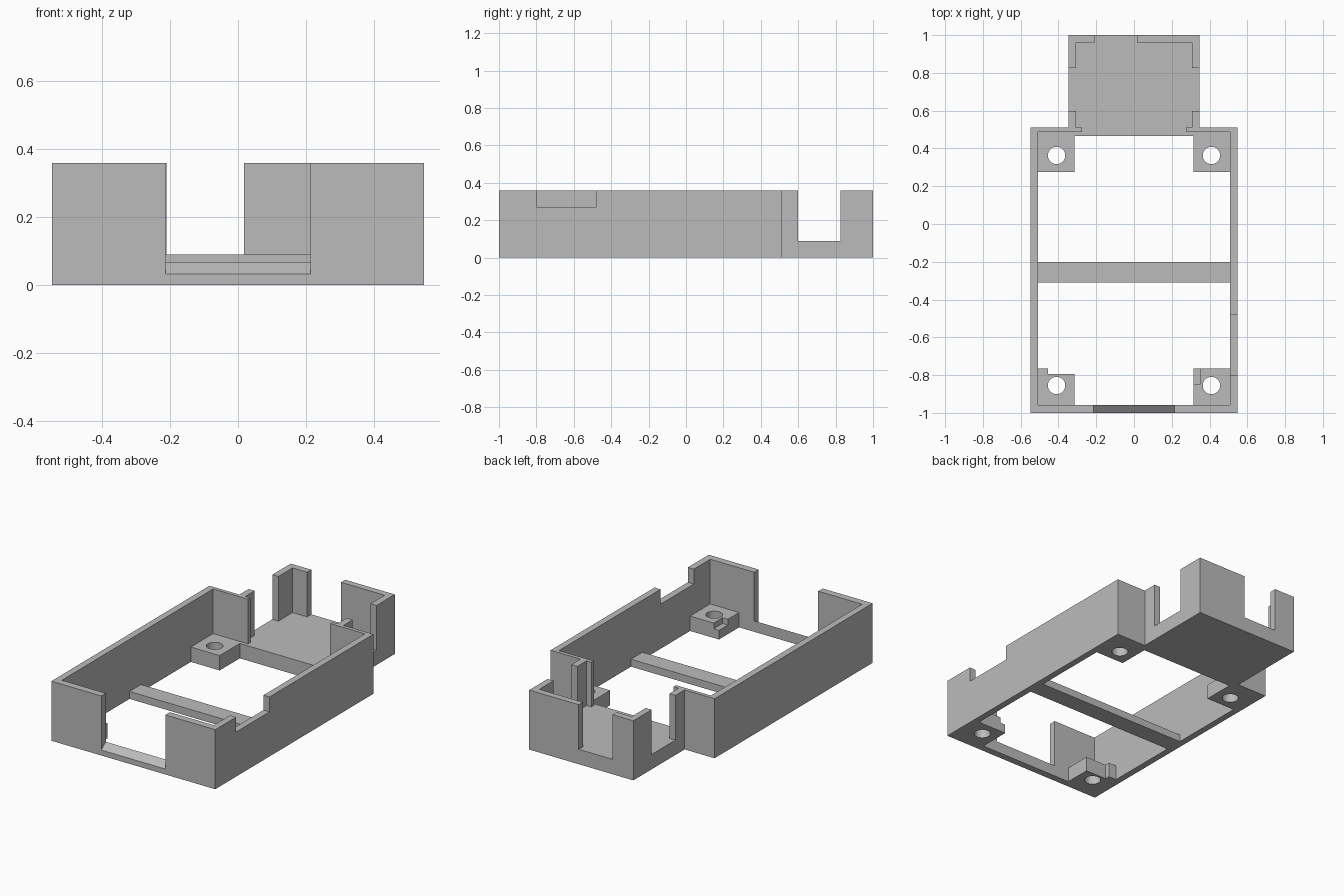
import bpy
import bmesh
from mathutils import Vector

cube = bpy.data.objects.get("Cube")
if cube:
    bpy.data.objects.remove(cube, do_unlink=True)

grey = bpy.data.materials.new("plain grey")
grey.use_nodes = True
colour = (0.5, 0.5, 0.5, 1)
grey.diffuse_color = colour
grey.node_tree.nodes["Principled BSDF"].inputs["Base Color"].default_value = colour


def prism(name, points, offset):
    """Extrude a flat outline of 3D points along an offset."""
    bm = bmesh.new()
    face = bm.faces.new([bm.verts.new(p) for p in points])
    new = bmesh.ops.extrude_face_region(bm, geom=[face])["geom"]
    bmesh.ops.translate(bm, vec=Vector(offset),
                        verts=[g for g in new if isinstance(g, bmesh.types.BMVert)])
    bmesh.ops.recalc_face_normals(bm, faces=bm.faces)
    mesh = bpy.data.meshes.new(name)
    bm.to_mesh(mesh)
    bm.free()
    mesh.materials.append(grey)
    obj = bpy.data.objects.new(name, mesh)
    bpy.context.collection.objects.link(obj)
    return obj


def plan(name, outline, low, high):
    return prism(name, [(x, y, low) for x, y in outline], (0, 0, high - low))


def box(name, x0, x1, y0, y1, z0, z1):
    return plan(name, [(x0, y0), (x1, y0), (x1, y1), (x0, y1)], z0, z1)


def mirrored(half):
    """Complete a right-hand outline with its mirror image."""
    return half + [(-x, y) for x, y in reversed(half)]


def cut(target, cutter):
    cutter.hide_render = True
    mod = target.modifiers.new("cut", "BOOLEAN")
    mod.operation = "DIFFERENCE"
    mod.solver = "EXACT"
    mod.object = cutter
    bpy.context.view_layer.objects.active = target
    bpy.ops.object.modifier_apply(modifier=mod.name)
    bpy.data.objects.remove(cutter, do_unlink=True)


W, IN = 0.548, 0.508          # outer and inner half width
BACK, FLOOR, TOP = 0.51, 0.09, 0.36
BOSS = 0.315                  # inner edge of the screw bosses

# Solid block: main case with the narrower rear bay
case = plan("case", mirrored([(W, -1), (W, BACK), (0.348, BACK), (0.348, 1)]), 0, TOP)

# Hollow above the floor and bosses
cut(case, plan("cavity", mirrored([(IN, -0.957), (IN, 0.488), (0.275, 0.488),
                                   (0.275, BACK), (0.308, BACK), (0.308, 0.96)]),
               FLOOR, 0.6))

# Open bottom, leaving four corner bosses and the rear bay floor
right = [(BOSS, -0.957), (BOSS, -0.765), (IN, -0.765), (IN, 0.275),
         (BOSS, 0.275), (BOSS, 0.467)]
left = [(-BOSS, 0.467), (-BOSS, 0.275), (-IN, 0.275), (-IN, -0.765),
        (-0.455, -0.765), (-0.455, -0.795), (-BOSS, -0.795), (-BOSS, -0.957)]
cut(case, plan("bottom_opening", right + left, -0.2, 0.2))

# Front opening with a sloped sill
sill = [(-1.1, -0.045), (-0.9, 0.111), (-0.9, 0.6), (-1.1, 0.6)]
cut(case, prism("front_opening", [(-0.214, y, z) for y, z in sill], (0.428, 0, 0)))

# Gaps in the rear bay walls, side wall notch and boss step
cut(case, box("bay_side_gaps", -0.7, 0.7, 0.598, 0.825, FLOOR, 0.6))
cut(case, box("bay_back_gap", -0.21, 0.017, 0.9, 1.1, FLOOR, 0.6))
cut(case, box("side_notch", 0.45, 0.7, -0.8, -0.482, 0.27, 0.6))
cut(case, box("boss_step", 0.25, 0.35, -0.85, -0.7, 0.055, 0.2))

# Screw holes through the bosses
for x in (-0.41, 0.41):
    for y in (-0.855, 0.363):
        bpy.ops.mesh.primitive_cylinder_add(vertices=48, radius=0.046, depth=0.6,
                                            location=(x, y, 0))
        cut(case, bpy.context.object)

# Cross bar between the side walls
box("cross_bar", -IN, IN, -0.31, -0.2, 0, 0.045)
